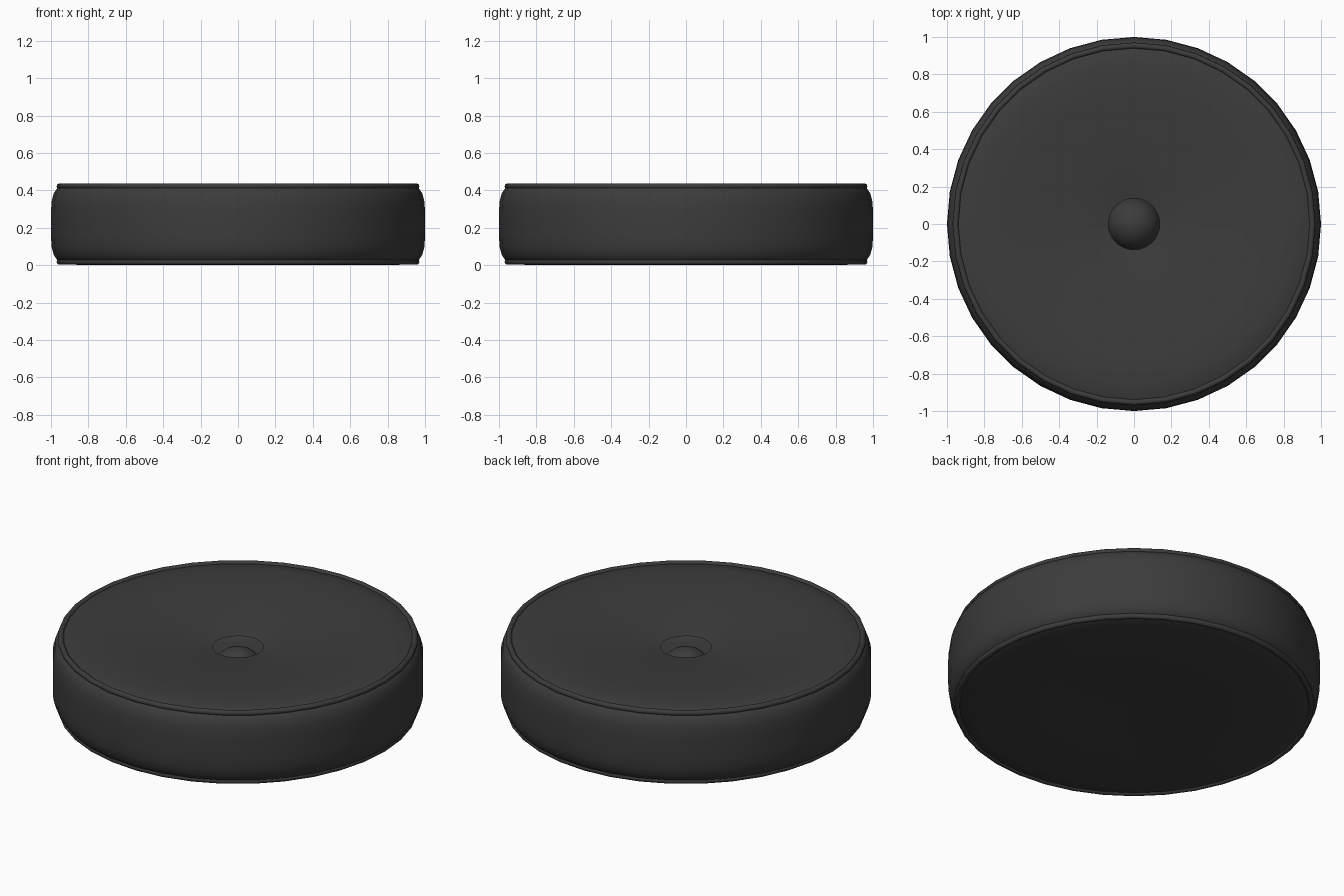
import bpy, math

if "Cube" in bpy.data.objects:
    bpy.data.objects.remove(bpy.data.objects["Cube"])

SIDES = 36
charcoal = bpy.data.materials.new("charcoal_fabric")
charcoal.diffuse_color = (0.045, 0.045, 0.045, 1)
charcoal.use_nodes = True
charcoal.node_tree.nodes["Principled BSDF"].inputs["Base Color"].default_value = charcoal.diffuse_color


def finish(ob, angle=40):
    ob.data.materials.append(charcoal)
    bpy.ops.object.select_all(action='DESELECT')
    ob.select_set(True)
    bpy.context.view_layer.objects.active = ob
    bpy.ops.object.shade_smooth_by_angle(angle=math.radians(angle))


def lathe(name, profile):
    """Revolve an (r, z) profile listed from bottom to top around z."""
    verts, faces, n = [], [], len(profile)
    for i in range(SIDES):
        a = 2 * math.pi * i / SIDES
        verts += [(r * math.cos(a), r * math.sin(a), z) for r, z in profile]
    for i in range(SIDES):
        j = (i + 1) % SIDES
        for k in range(n - 1):
            faces.append((i * n + k, j * n + k, j * n + k + 1, i * n + k + 1))
    if profile[0][0] < 0.1:  # close the bottom
        faces.append([i * n for i in reversed(range(SIDES))])
    me = bpy.data.meshes.new(name)
    me.from_pydata(verts, [], faces)
    ob = bpy.data.objects.new(name, me)
    bpy.context.collection.objects.link(ob)
    finish(ob)
    return ob


# cushion cover: flat base, rounded wall, top sinking towards the button hole
lathe("cushion_cover", [
    (0.05, 0.006), (0.5, 0.003), (0.85, 0.001), (0.94, 0.012), (0.965, 0.025),
    (0.985, 0.055), (0.997, 0.10), (1.0, 0.16), (1.0, 0.28), (0.997, 0.34),
    (0.985, 0.385), (0.965, 0.415), (0.94, 0.426), (0.85, 0.438),
    (0.7, 0.432), (0.5, 0.417), (0.3, 0.394), (0.2, 0.38), (0.137, 0.37)])

# piping around the upper and lower edges
for name, z in (("top_piping", 0.422), ("bottom_piping", 0.018)):
    bpy.ops.mesh.primitive_torus_add(
        major_segments=SIDES, minor_segments=10,
        major_radius=0.954, minor_radius=0.016, location=(0, 0, z))
    ob = bpy.context.object
    ob.name = name
    finish(ob, 60)

# round button sunk in the middle of the cushion
bpy.ops.mesh.primitive_uv_sphere_add(segments=32, ring_count=16, radius=0.14,
                                     location=(0, 0, 0.222))
button = bpy.context.object
button.name = "center_button"
finish(button)
